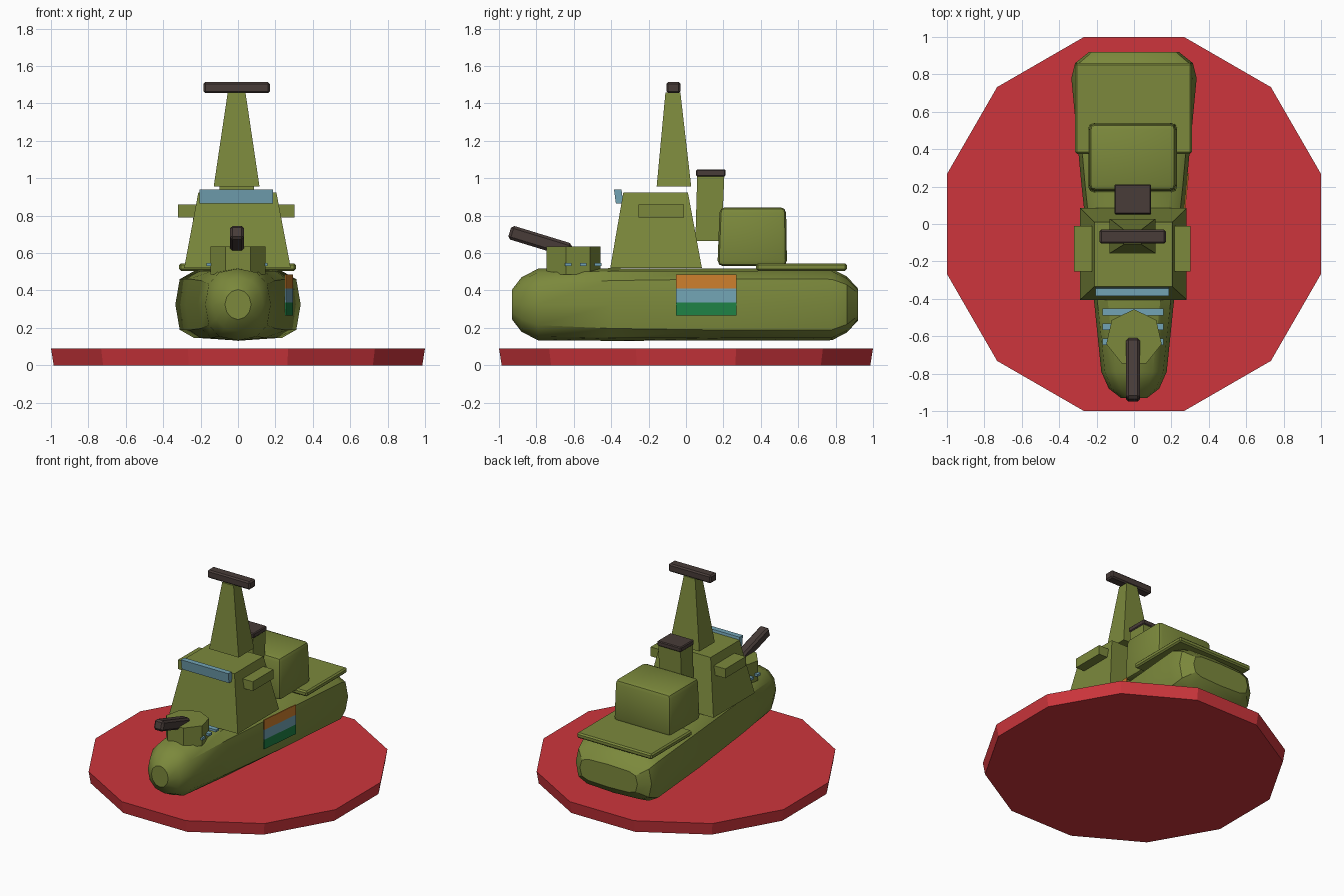
import bpy, bmesh, math
from mathutils import Vector, Matrix

cube = bpy.data.objects.get("Cube")
if cube:
    bpy.data.objects.remove(cube, do_unlink=True)


def material(name, r, g, b):
    m = bpy.data.materials.new(name)
    m.use_nodes = True
    m.diffuse_color = (r, g, b, 1)
    m.node_tree.nodes["Principled BSDF"].inputs["Base Color"].default_value = (r, g, b, 1)
    return m


olive = material("olive green", 0.2, 0.25, 0.045)
red = material("red", 0.61, 0.036, 0.045)
brown = material("dark brown", 0.065, 0.045, 0.04)
blue = material("light blue", 0.17, 0.37, 0.46)
orange = material("orange", 0.61, 0.21, 0.026)
green = material("flag green", 0.013, 0.22, 0.06)


def loft(name, rings, mat, bevel=0, segments=1, smooth=False):
    """Skin a list of equal-length point rings and cap both ends."""
    bm = bmesh.new()
    rows = [[bm.verts.new(p) for p in ring] for ring in rings]
    n = len(rows[0])
    for a, b in zip(rows, rows[1:]):
        for i in range(n):
            j = (i + 1) % n
            bm.faces.new((a[i], a[j], b[j], b[i]))
    bm.faces.new(rows[0][::-1])
    bm.faces.new(rows[-1])
    bmesh.ops.recalc_face_normals(bm, faces=bm.faces)
    if bevel:
        bmesh.ops.bevel(bm, geom=bm.edges[:], offset=bevel, segments=segments,
                        profile=0.5, affect='EDGES')
    me = bpy.data.meshes.new(name)
    bm.to_mesh(me)
    bm.free()
    me.materials.append(mat)
    ob = bpy.data.objects.new(name, me)
    bpy.context.collection.objects.link(ob)
    if smooth:
        bpy.ops.object.select_all(action='DESELECT')
        ob.select_set(True)
        bpy.context.view_layer.objects.active = ob
        bpy.ops.object.shade_smooth_by_angle(angle=math.radians(32))
    return ob


def rect(x0, x1, y0, y1, z):
    return [(x0, y0, z), (x1, y0, z), (x1, y1, z), (x0, y1, z)]


def polygon(sides, radius, start, z, cy=0):
    return [(radius * math.cos(start + math.tau * i / sides),
             cy + radius * math.sin(start + math.tau * i / sides), z) for i in range(sides)]


def box(name, x, y, z, mat, bevel=0, **kw):
    return loft(name, [rect(*x, *y, z[0]), rect(*x, *y, z[1])], mat, bevel, **kw)


# Base disc
start = math.radians(15)
loft("base_disc", [polygon(12, 1.02, start, 0), polygon(12, 1.035, start, 0.09)], red)


# Hull: sections go from a round bow to a boxy stern
def section(y, w, h, boxy):
    def power(v):
        return math.copysign(abs(v) ** boxy, v) if abs(v) > 1e-6 else 0
    return [(w * power(math.cos(math.tau * i / 12)), y,
             0.325 + h * power(math.sin(math.tau * i / 12))) for i in range(12)]


loft("hull", [section(-0.93, 0.07, 0.08, 1), section(-0.88, 0.135, 0.145, 0.9),
              section(-0.79, 0.175, 0.192, 0.8), section(-0.4, 0.215, 0.194, 0.6),
              section(0.2, 0.28, 0.193, 0.5), section(0.78, 0.335, 0.191, 0.5),
              section(0.86, 0.315, 0.15, 0.5), section(0.92, 0.24, 0.085, 0.5)],
     olive, smooth=True)

# Bridge house with window and wings
loft("bridge", [rect(-0.288, 0.282, -0.405, 0.085, 0.52),
                rect(-0.212, 0.205, -0.335, 0.01, 0.925)], olive)
loft("bridge_window", [rect(-0.205, 0.188, -0.375, -0.335, 0.865),
                       rect(-0.205, 0.188, -0.385, -0.345, 0.94)], blue)
for name, x in (("left_wing", (0.2, 0.302)), ("right_wing", (-0.32, -0.2))):
    box(name, x, (-0.255, -0.01), (0.79, 0.86), olive)

# Mast and radar
loft("mast", [rect(-0.13, 0.115, -0.157, 0.028, 0.955),
              rect(-0.055, 0.04, -0.11, -0.03, 1.458)], olive)
box("radar_bar", (-0.185, 0.17), (-0.105, -0.03), (1.455, 1.515), brown, 0.01)

# Funnel
loft("funnel", [rect(-0.1, 0.09, 0.05, 0.19, 0.665),
                rect(-0.098, 0.085, 0.06, 0.205, 1.015)], olive)
box("funnel_cap", (-0.105, 0.092), (0.053, 0.212), (1.01, 1.047), brown, 0.006)

# Hangar and flight deck
loft("hangar", [rect(-0.245, 0.232, 0.168, 0.54, 0.53),
                rect(-0.238, 0.222, 0.18, 0.535, 0.845)],
     olive, 0.03, segments=2, smooth=True)
box("flight_deck", (-0.315, 0.31), (0.375, 0.86), (0.505, 0.545), olive, 0.01)

# Gun turret
start = math.radians(90)
loft("gun_turret", [polygon(7, 0.152, start, 0.485, -0.608),
                    polygon(7, 0.152, start, 0.635, -0.608)], olive)
barrel = box("gun_barrel", (-0.038, 0.038), (-0.17, 0.17), (-0.038, 0.038), brown, 0.014)
barrel.data.transform(Matrix.Translation((-0.005, -0.78, 0.663))
                      @ Matrix.Rotation(math.radians(-17), 4, 'X'))

# Deck light strips
for i in range(3):
    y = -0.63 + 0.08 * i
    box(f"deck_light_{i + 1}", (-0.168, 0.158), (y - 0.018, y + 0.018), (0.53, 0.548), blue)

# Painted flag plates along the left side of the hull
for name, mat, z in (("orange", orange, (0.41, 0.485)), ("blue", blue, (0.337, 0.41)),
                     ("green", green, (0.265, 0.337))):
    plate = box(f"flag_{name}", (-0.004, 0.004), (-0.163, 0.163), z, mat)
    plate.data.transform(Matrix.Translation((0.273, 0.108, 0))
                         @ Matrix.Rotation(math.radians(-6), 4, 'Z'))
